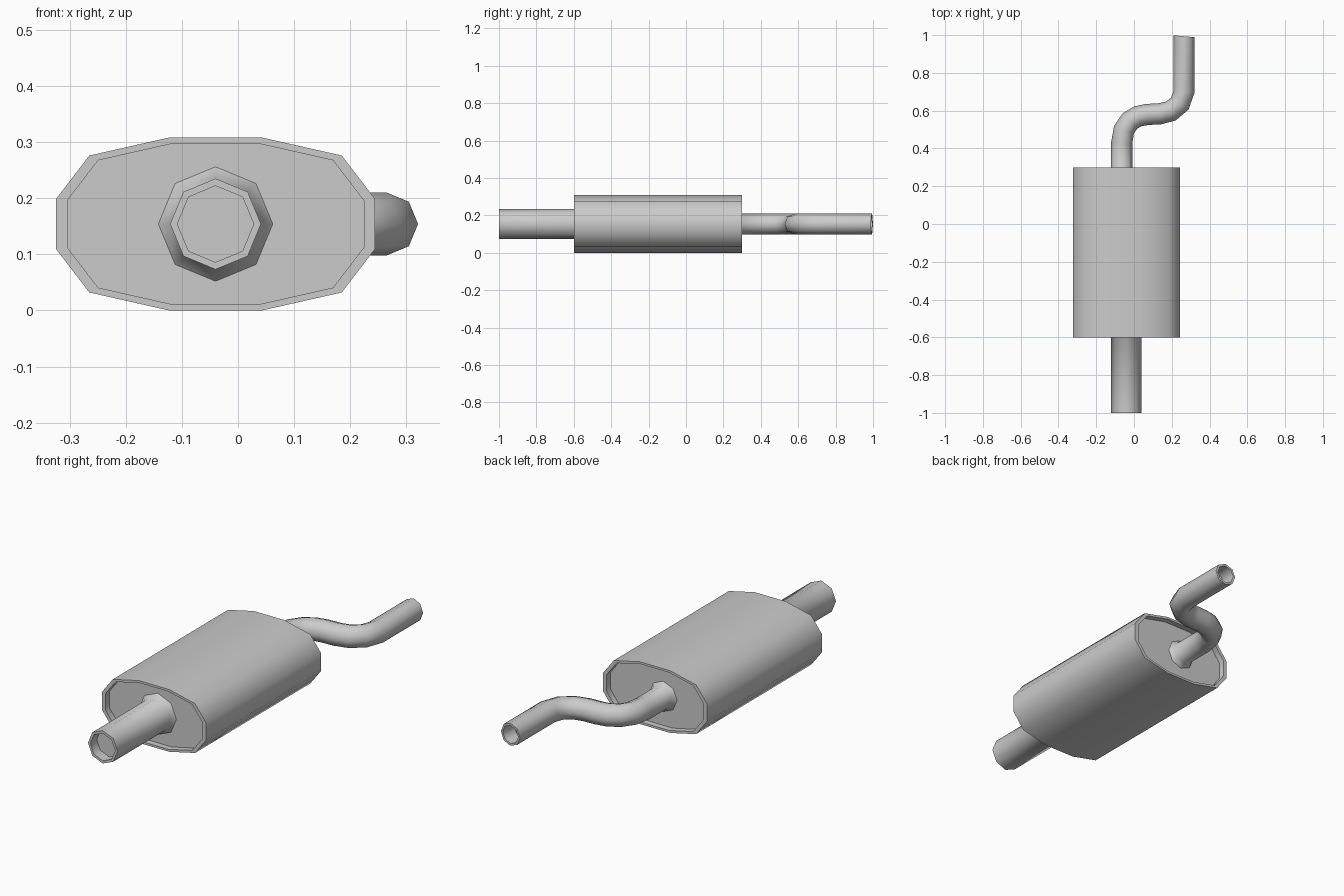
import bpy, bmesh, math
from mathutils import Vector

if "Cube" in bpy.data.objects:
    bpy.data.objects.remove(bpy.data.objects["Cube"])

CZ = 0.154          # height of the centre line
CX = -0.04          # body centre in x
bm = bmesh.new()


def body_ring(y, s=1.0):
    """12-sided oblong section, mirrored from one quadrant."""
    q = [(0.284, 0.045), (0.225, 0.122), (0.083, 0.154)]
    pts = q + [(-x, z) for x, z in reversed(q)]
    pts += [(-x, -z) for x, z in pts]
    return [bm.verts.new((CX + x * s, y, CZ + z * s)) for x, z in pts]


def pipe_ring(centre, tangent, r):
    """8-sided section across a path lying in the xy plane."""
    side = Vector((tangent.y, -tangent.x, 0)).normalized()
    up = Vector((0, 0, 1))
    return [bm.verts.new(centre + r * (side * math.cos(a) + up * math.sin(a)))
            for a in (k * math.tau / 8 for k in range(8))]


def loft(rings):
    for a, b in zip(rings, rings[1:]):
        n = len(a)
        for i in range(n):
            j = (i + 1) % n
            bm.faces.new((a[i], a[j], b[j], b[i]))


def loop_edges(ring):
    n = len(ring)
    return [bm.edges.get((ring[i], ring[(i + 1) % n])) or
            bm.edges.new((ring[i], ring[(i + 1) % n])) for i in range(n)]


def pipe(path, r, inner, flare, depth):
    """Flared root, outer wall, lip and blind bore; returns the root ring."""
    pts = [Vector((x, y, CZ)) for x, y in path]
    rings = []
    for i, p in enumerate(pts):
        t = pts[min(i + 1, len(pts) - 1)] - pts[max(i - 1, 0)]
        rings.append(pipe_ring(p, t, flare if i == 0 else r))
    t = (pts[-1] - pts[-2]).normalized()
    if len(pts) > 4:                       # tail end is cut slightly askew
        t = Vector((0.09, 1, 0)).normalized()
        bmesh.ops.delete(bm, geom=rings[-1], context='VERTS')
        rings[-1] = pipe_ring(pts[-1], t, r)
    rings.append(pipe_ring(pts[-1], t, inner))
    rings.append(pipe_ring(pts[-1] - t * depth, t, inner))
    loft(rings)
    bm.faces.new(rings[-1])
    return rings[0]


# Body shell with a thin rim and recessed ends
RECESS = 0.03
shell = [body_ring(-0.6 + RECESS, 0.93), body_ring(-0.6, 0.93), body_ring(-0.6),
         body_ring(0.3), body_ring(0.3, 0.93), body_ring(0.3 - RECESS, 0.93)]
loft(shell)

# Wide inlet pipe
inlet = pipe([(CX, -0.57), (CX, -0.595), (CX, -1.0)], 0.081, 0.068, 0.102, 0.05)

# S-bent tail pipe
tail = pipe([(-0.065, 0.27), (-0.065, 0.295), (-0.065, 0.43), (-0.053, 0.50),
             (-0.022, 0.545), (0.02, 0.57), (0.07, 0.58), (0.135, 0.583),
             (0.195, 0.598), (0.242, 0.637), (0.265, 0.70), (0.265, 0.994)],
            0.056, 0.045, 0.075, 0.08)

# End plates joining the recesses to the pipe roots
for outer, root in ((shell[0], inlet), (shell[-1], tail)):
    bmesh.ops.bridge_loops(bm, edges=loop_edges(outer) + loop_edges(root))

bmesh.ops.recalc_face_normals(bm, faces=bm.faces)
mesh = bpy.data.meshes.new("muffler")
bm.to_mesh(mesh)
bm.free()
obj = bpy.data.objects.new("muffler", mesh)
bpy.context.collection.objects.link(obj)
bpy.context.view_layer.objects.active = obj
obj.select_set(True)
bpy.ops.object.shade_smooth_by_angle(angle=math.radians(52))
